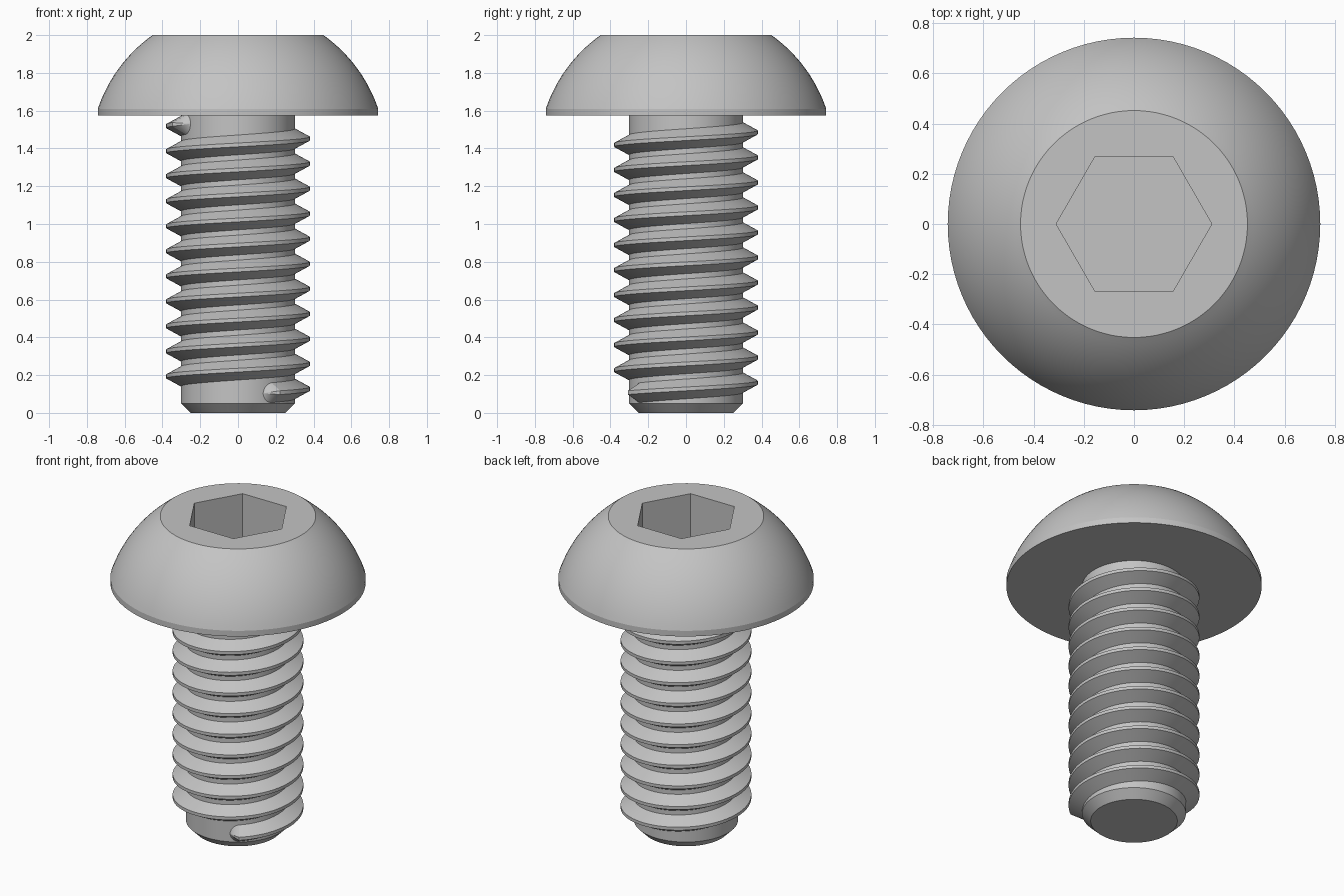
import bpy
import bmesh
from math import sin, cos, pi, radians, sqrt, hypot, asin

SEGS = 96

cube = bpy.data.objects.get("Cube")
if cube:
    bpy.data.objects.remove(cube, do_unlink=True)

steel = bpy.data.materials.new("grey steel")
steel.use_nodes = True
GREY = (0.55, 0.55, 0.55, 1)
steel.diffuse_color = GREY
steel.node_tree.nodes["Principled BSDF"].inputs["Base Color"].default_value = GREY


def skin(name, rings, closed):
    """Join equal point rings with quads and cap both ends."""
    bm = bmesh.new()
    loops = [[bm.verts.new(p) for p in ring] for ring in rings]
    n = len(loops[0])
    for a, b in zip(loops, loops[1:]):
        for i in range(n):
            j = (i + 1) % n
            bm.faces.new((a[i], a[j], b[j], b[i]))
    bm.faces.new(loops[0][::-1])
    bm.faces.new(loops[-1])
    bmesh.ops.recalc_face_normals(bm, faces=bm.faces)
    mesh = bpy.data.meshes.new(name)
    bm.to_mesh(mesh)
    bm.free()
    mesh.materials.append(steel)
    obj = bpy.data.objects.new(name, mesh)
    bpy.context.collection.objects.link(obj)
    bpy.ops.object.select_all(action="DESELECT")
    obj.select_set(True)
    bpy.context.view_layer.objects.active = obj
    bpy.ops.object.shade_smooth_by_angle(angle=radians(15))
    return obj


def circle(r, z):
    angles = [2 * pi * i / SEGS for i in range(SEGS)]
    return [(r * cos(a), r * sin(a), z) for a in angles]


def hexagon(r, z):
    ring = []
    for i in range(SEGS):
        a = 2 * pi * i / SEGS
        d = r * cos(pi / 6) / cos(a % (pi / 3) - pi / 6)
        ring.append((d * cos(a), d * sin(a), z))
    return ring


# Head: rim, spherical dome, flat top and hexagonal socket
HEAD_R, HEAD_Z, RIM_Z, DOME_Z = 0.742, 1.574, 1.61, 1.361
dome_r = hypot(HEAD_R, RIM_Z - DOME_Z)
low = asin((RIM_Z - DOME_Z) / dome_r)
high = asin((2 - DOME_Z) / dome_r)
rings = [circle(HEAD_R, HEAD_Z)]
for k in range(17):
    t = low + (high - low) * k / 16
    rings.append(circle(dome_r * cos(t), DOME_Z + dome_r * sin(t)))
rings += [hexagon(0.31, 2), hexagon(0.31, 1.7)]
skin("button_head", rings, True)

# Shaft with a chamfered tip
SHAFT_R = 0.302
skin("shaft", [circle(0.252, 0), circle(SHAFT_R, 0.05), circle(SHAFT_R, HEAD_Z)], True)

# Helical thread with rounded, tapering ends
PITCH, ROOT_R, CREST_R = 0.1325, SHAFT_R - 0.003, 0.38
BASE, CREST = 0.054, 0.01
start, end = radians(-54), radians(3600 + 204)
cap = BASE / SHAFT_R
turn_steps = int((end - start) / (2 * pi) * SEGS)
angles = [start + (end - start) * i / turn_steps for i in range(turn_steps + 1)]
lead = [cap * cos(pi / 2 * k / 8) * 0.999 for k in range(8)]
angles = [start - d for d in lead] + angles + [end + d for d in lead[::-1]]
rings = []
for a in angles:
    d = max(start - a, a - end, 0) / cap
    half = BASE * sqrt(1 - d * d)
    crest = CREST * (1 - d)
    r = ROOT_R + (CREST_R - ROOT_R) * (1 - d)
    z = 0.127 + PITCH * a / (2 * pi)
    section = [(ROOT_R, -half), (r, -crest), (r, crest), (ROOT_R, half)]
    rings.append([(q * cos(a), q * sin(a), z + h) for q, h in section])
skin("thread", rings, True)
